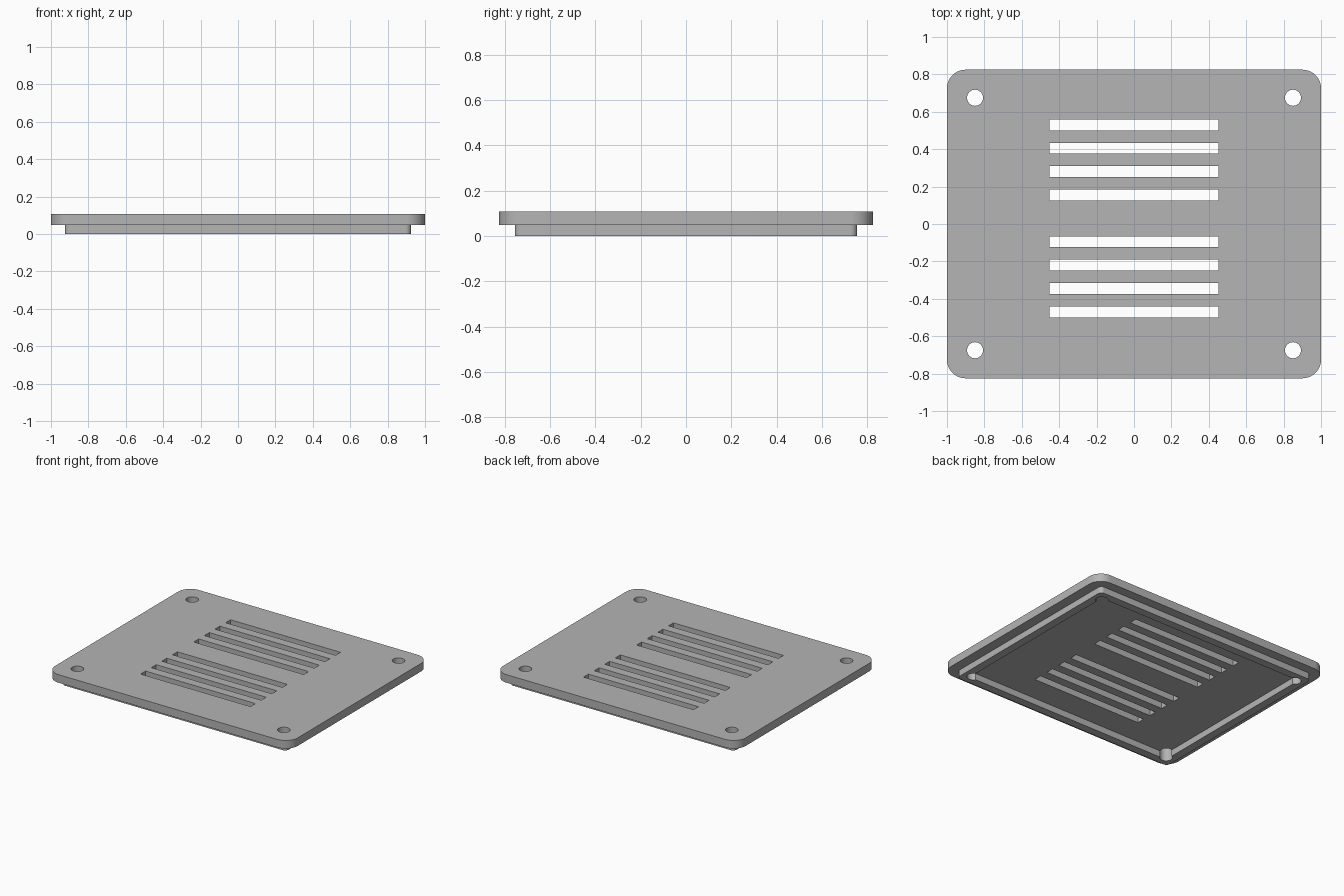
import bpy
import bmesh
from math import pi, cos, sin, asin, acos

cube = bpy.data.objects.get("Cube")
if cube:
    bpy.data.objects.remove(cube, do_unlink=True)

# Overall sizes
HALF_X, HALF_Y = 1.0, 0.825
LIP_X, LIP_Y, LIP_WALL = 0.925, 0.755, 0.06
SEAT_Z, TOP_Z = 0.048, 0.108
HOLE_X, HOLE_Y, HOLE_R = 0.85, 0.675, 0.043

grey = bpy.data.materials.new("plain grey")
grey.use_nodes = True
colour = (0.46, 0.46, 0.46, 1)
grey.diffuse_color = colour
grey.node_tree.nodes["Principled BSDF"].inputs["Base Color"].default_value = colour


def arc(cx, cy, r, start, end, steps):
    angles = [start + (end - start) * i / steps for i in range(steps + 1)]
    return [(cx + r * cos(a), cy + r * sin(a)) for a in angles]


def rounded_rect(hx, hy, r):
    points = []
    for k, (sx, sy) in enumerate([(1, 1), (-1, 1), (-1, -1), (1, -1)]):
        points += arc(sx * (hx - r), sy * (hy - r), r, k * pi / 2, (k + 1) * pi / 2, 10)
    return points


def rect(cy, hx, hy):
    return [(-hx, cy - hy), (hx, cy - hy), (hx, cy + hy), (-hx, cy + hy)]


def notched_rect(hx, hy):
    """Rectangle whose corners are bitten out by the screw holes."""
    start = -acos((hx - HOLE_X) / HOLE_R)
    end = pi - asin((hy - HOLE_Y) / HOLE_R)
    corner = arc(HOLE_X, HOLE_Y, HOLE_R, start, end, 20)
    points = []
    for sx, sy in [(1, 1), (-1, 1), (-1, -1), (1, -1)]:
        side = [(sx * x, sy * y) for x, y in corner]
        points += side if sx * sy > 0 else side[::-1]
    return points


def slab(name, outlines, z0, z1):
    """Extrude a filled outline with openings into a solid slab."""
    curve = bpy.data.curves.new(name, 'CURVE')
    curve.dimensions = '2D'
    curve.fill_mode = 'BOTH'
    curve.extrude = (z1 - z0) / 2
    for outline in outlines:
        spline = curve.splines.new('POLY')
        spline.points.add(len(outline) - 1)
        for point, (x, y) in zip(spline.points, outline):
            point.co = (x, y, 0, 1)
        spline.use_cyclic_u = True
    obj = bpy.data.objects.new(name, curve)
    bpy.context.collection.objects.link(obj)
    bpy.ops.object.select_all(action='DESELECT')
    obj.select_set(True)
    bpy.context.view_layer.objects.active = obj
    bpy.ops.object.convert(target='MESH')
    obj = bpy.context.view_layer.objects.active
    obj.name = name

    # Weld the caps to the walls and raise into place
    bm = bmesh.new()
    bm.from_mesh(obj.data)
    bmesh.ops.remove_doubles(bm, verts=bm.verts, dist=0.0001)
    bmesh.ops.recalc_face_normals(bm, faces=bm.faces)
    bmesh.ops.translate(bm, verts=bm.verts, vec=(0, 0, (z0 + z1) / 2))
    bm.to_mesh(obj.data)
    bm.free()
    obj.data.materials.clear()
    obj.data.materials.append(grey)
    bpy.ops.object.shade_smooth_by_angle(angle=pi / 6)


# Cover plate with screw holes and two groups of vent slots
openings = [arc(sx * HOLE_X, sy * HOLE_Y, HOLE_R, 0, 2 * pi, 32)[:-1]
            for sx in (-1, 1) for sy in (-1, 1)]
for first in (0.53, -0.095):
    openings += [rect(first - 0.125 * i, 0.453, 0.029) for i in range(4)]
slab("cover_plate", [rounded_rect(HALF_X, HALF_Y, 0.1)] + openings, SEAT_Z, TOP_Z)

# Locating lip underneath, notched around the screw holes
slab("locating_lip",
     [rounded_rect(LIP_X, LIP_Y, 0.03), notched_rect(LIP_X - LIP_WALL, LIP_Y - LIP_WALL)],
     0, SEAT_Z)
